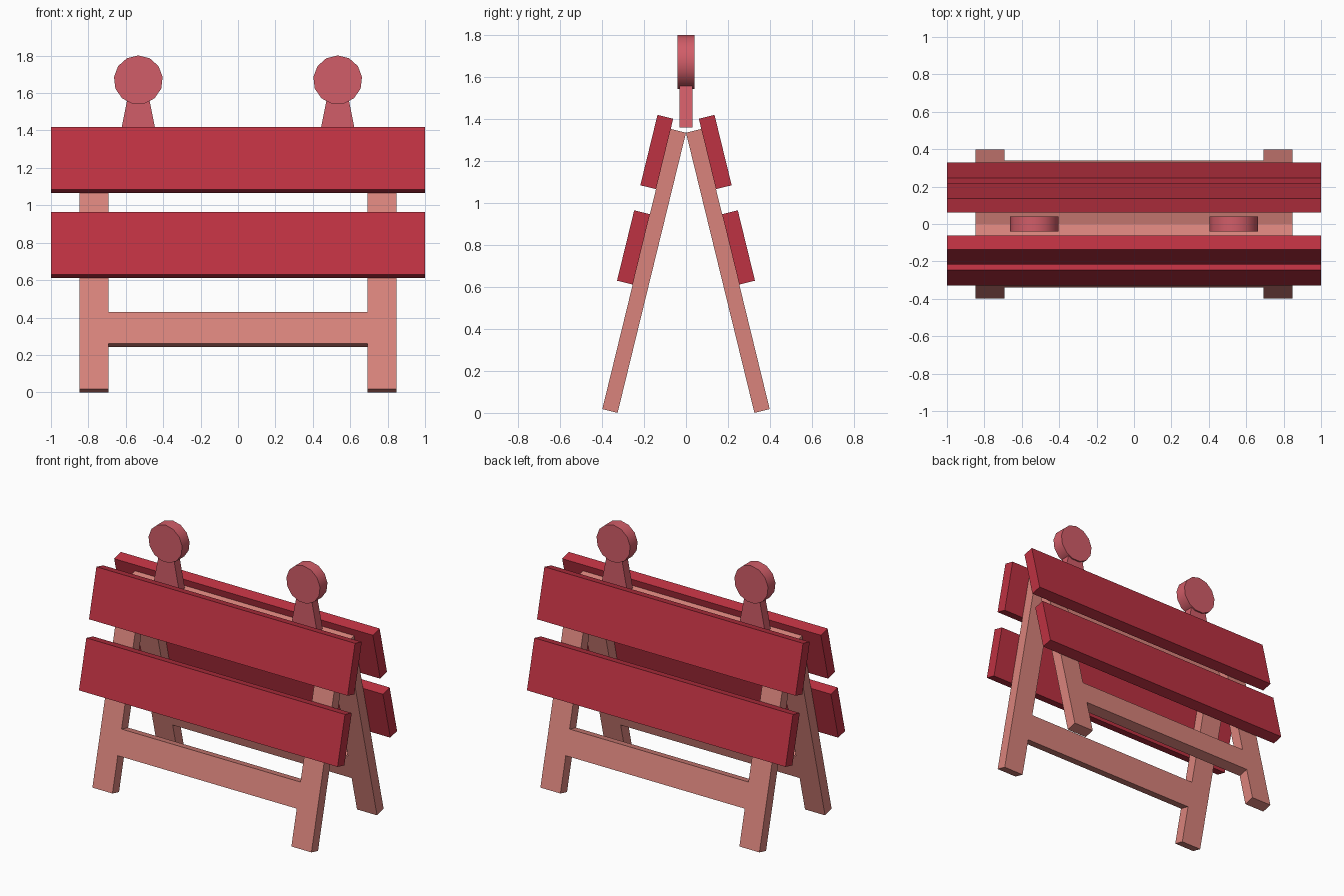
import bpy, bmesh, math
from mathutils import Vector

if "Cube" in bpy.data.objects:
    bpy.data.objects.remove(bpy.data.objects["Cube"])

TILT = math.atan2(0.326, 1.335)
SIN, COS = math.sin(TILT), math.cos(TILT)
TOP_Z = 1.335


def material(name, rgb):
    def lin(c):
        c /= 255
        return c / 12.92 if c <= 0.04045 else ((c + 0.055) / 1.055) ** 2.4
    m = bpy.data.materials.new(name)
    m.diffuse_color = (*[lin(c) for c in rgb], 1)
    m.use_nodes = True
    m.node_tree.nodes["Principled BSDF"].inputs["Base Color"].default_value = m.diffuse_color
    return m


WOOD = material("salmon frame", (218, 132, 124))
RED = material("crimson plank", (190, 50, 66))
LAMP = material("rose lamp", (209, 93, 104))


def finish(name, bm, mat):
    bmesh.ops.recalc_face_normals(bm, faces=bm.faces)
    me = bpy.data.meshes.new(name)
    bm.to_mesh(me)
    bm.free()
    me.materials.append(mat)
    ob = bpy.data.objects.new(name, me)
    bpy.context.collection.objects.link(ob)
    return ob


def slanted(x, s, t, side):
    """s runs down the slope from the apex, t outward from its inner face."""
    return Vector((x, side * (s * SIN + t * COS), TOP_Z - s * COS + t * SIN))


def slab(name, xs, ss, t0, t1, side, mat, keep=lambda i, j: True):
    """Sheet of grid cells on the slope, thickened from t0 to t1."""
    bm = bmesh.new()
    grid = [[bm.verts.new(slanted(x, s, t0, side)) for s in ss] for x in xs]
    for i in range(len(xs) - 1):
        for j in range(len(ss) - 1):
            if keep(i, j):
                bm.faces.new((grid[i][j], grid[i + 1][j],
                              grid[i + 1][j + 1], grid[i][j + 1]))
    ext = bmesh.ops.extrude_face_region(bm, geom=bm.faces[:], use_keep_orig=True)
    moved = [v for v in ext["geom"] if isinstance(v, bmesh.types.BMVert)]
    bmesh.ops.translate(bm, verts=moved,
                        vec=slanted(0, 0, t1, side) - slanted(0, 0, t0, side))
    bmesh.ops.dissolve_limit(bm, angle_limit=0.01, verts=bm.verts, edges=bm.edges)
    return finish(name, bm, mat)


def extrude_profile(name, pts, depth, mat):
    """Outline in x, z extruded along y, centred on y = 0."""
    bm = bmesh.new()
    front = [bm.verts.new((x, -depth / 2, z)) for x, z in pts]
    back = [bm.verts.new((x, depth / 2, z)) for x, z in pts]
    bm.faces.new(front)
    bm.faces.new(back[::-1])
    n = len(pts)
    for i in range(n):
        k = (i + 1) % n
        bm.faces.new((front[i], back[i], back[k], front[k]))
    return finish(name, bm, mat)


# Two leaning frames, each with legs, a top bar and a low bar, plus two planks
for side, label in ((-1, "front"), (1, "back")):
    slab(label + "_leg_frame", (-0.847, -0.692, 0.692, 0.847),
         (0, 0.175, 0.95, 1.125, 1.374), 0, 0.075, side, WOOD,
         keep=lambda i, j: i != 1 or j in (0, 2))
    for part, s0, s1 in (("upper", -0.05, 0.295), ("lower", 0.418, 0.763)):
        slab(f"{label}_{part}_plank", (-1, 1), (s0, s1), 0.075, 0.152, side, RED)

# Round warning lamps on tapered stems
SIDES, R = 13, 0.131
for cx, label in ((-0.533, "left"), (0.533, "right")):
    extrude_profile(label + "_lamp_stem",
                    [(cx - 0.1, 1.36), (cx + 0.1, 1.36),
                     (cx + 0.061, 1.557), (cx - 0.061, 1.557)], 0.062, LAMP)
    disc = [(cx + R * math.sin(2 * math.pi * i / SIDES),
             1.67 + R * math.cos(2 * math.pi * i / SIDES)) for i in range(SIDES)]
    lamp = extrude_profile(label + "_lamp_disc", disc, 0.082, LAMP)
    bpy.ops.object.select_all(action='DESELECT')
    lamp.select_set(True)
    bpy.context.view_layer.objects.active = lamp
    bpy.ops.object.shade_smooth_by_angle(angle=math.radians(40))
